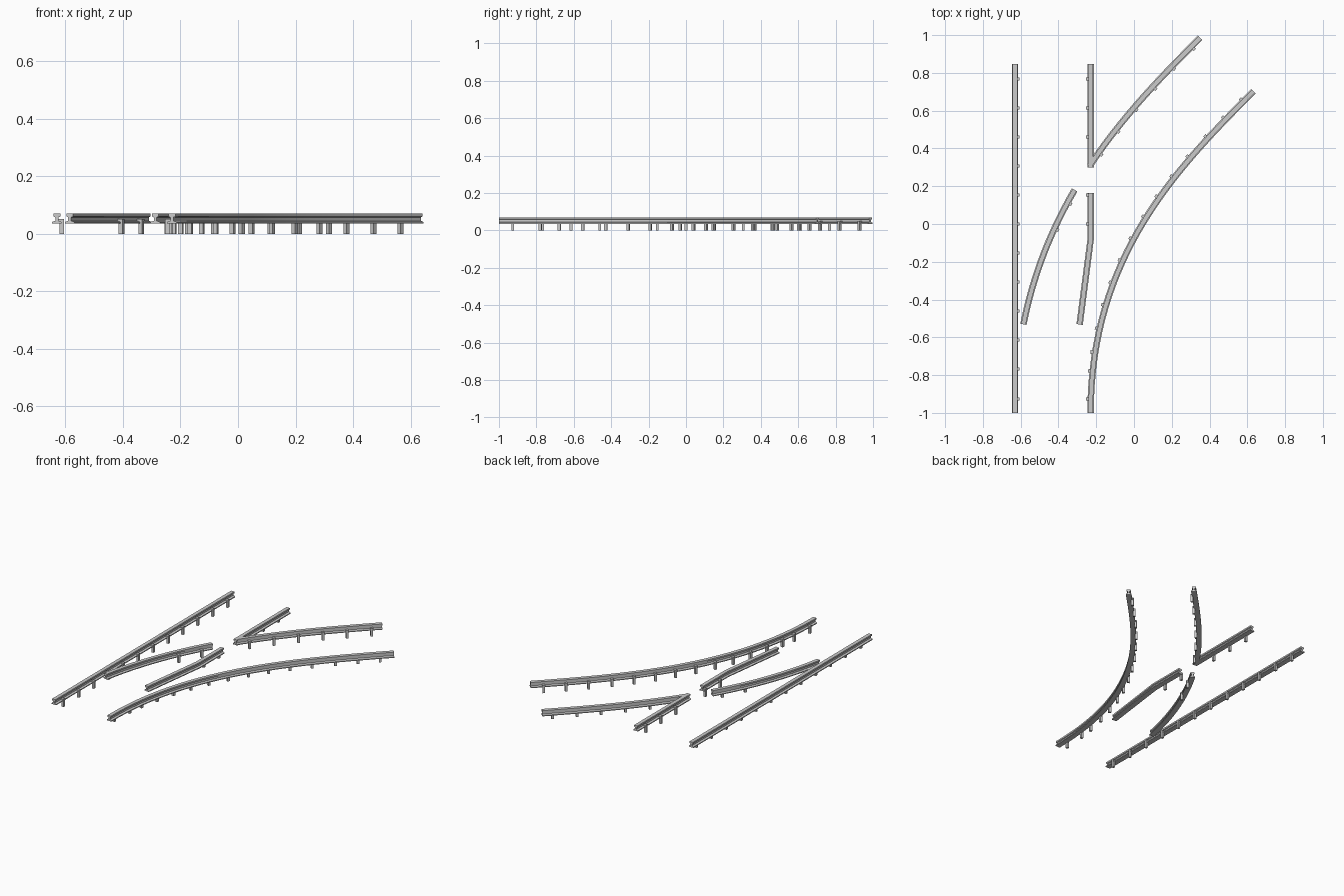
import bpy, bmesh, math
from mathutils import Vector, Matrix

if "Cube" in bpy.data.objects:
    bpy.data.objects.remove(bpy.data.objects["Cube"])

GAUGE = 0.40
LEFT_X, RIGHT_X = -0.63, -0.23

# rail cross-section: (sideways offset, height)
HALF = [(0.017, 0.035), (0.017, 0.041), (0.005, 0.045), (0.005, 0.057),
        (0.012, 0.060), (0.012, 0.070)]
PROFILE = HALF + [(-u, z) for u, z in reversed(HALF)]

# diverging route: one bezier, offset by the gauge for its second rail
CTRL = [Vector(p) for p in ((RIGHT_X, -1), (RIGHT_X, -0.174), (0.225, 0.295), (0.633, 0.703))]


def bend(t, offset=0.0):
    """Point and left-hand normal on the diverging curve."""
    a, b, c, d = CTRL
    s = 1 - t
    p = a * s**3 + b * (3 * s * s * t) + c * (3 * s * t * t) + d * t**3
    tan = ((b - a) * s * s + (c - b) * (2 * s * t) + (d - c) * t * t).normalized()
    n = Vector((-tan.y, tan.x))
    return p + n * offset, n


def t_at_y(y, offset, extra=0.0):
    return min((i / 1000 for i in range(1001)),
               key=lambda t: abs(bend(t, offset + extra)[0].y - y))


def bend_path(y0, y1, offset, count):
    t0, t1 = t_at_y(y0, offset), t_at_y(y1, offset)
    return [bend(t0 + (t1 - t0) * i / count, offset)[0] for i in range(count + 1)]


def finish(name, bm):
    bmesh.ops.recalc_face_normals(bm, faces=bm.faces)
    me = bpy.data.meshes.new(name)
    bm.to_mesh(me)
    bm.free()
    ob = bpy.data.objects.new(name, me)
    bpy.context.collection.objects.link(ob)
    bpy.ops.object.select_all(action='DESELECT')
    ob.select_set(True)
    bpy.context.view_layer.objects.active = ob
    bpy.ops.object.shade_smooth_by_angle(angle=math.radians(20))


def rail(name, path):
    """Sweep the rail section along a flat path with mitred joints."""
    pts = [Vector(p) for p in path]
    dirs = [(b - a).normalized() for a, b in zip(pts, pts[1:])]
    bm = bmesh.new()
    rings = []
    for i, p in enumerate(pts):
        d0, d1 = dirs[max(i - 1, 0)], dirs[min(i, len(dirs) - 1)]
        m = (d0 + d1).normalized()
        n = Vector((-m.y, m.x)) / m.dot(d0)
        rings.append([bm.verts.new((p.x + n.x * u, p.y + n.y * u, z)) for u, z in PROFILE])
    k = len(PROFILE)
    for r, q in zip(rings, rings[1:]):
        for j in range(k):
            bm.faces.new((r[j], r[(j + 1) % k], q[(j + 1) % k], q[j]))
    bm.faces.new(rings[0])
    bm.faces.new(rings[-1])
    finish(name, bm)


def spikes(name, places):
    """Each place is (rail centre, outward direction): a shank plus a hooked head."""
    bm = bmesh.new()
    for p, n in places:
        rot = Matrix.Translation((p.x, p.y, 0)) @ Matrix.Rotation(math.atan2(n.y, n.x), 4, 'Z')
        for u0, u1, z0, z1, w in ((0.010, 0.025, 0, 0.044, 0.015),
                                  (0.006, 0.025, 0.044, 0.051, 0.017)):
            mat = (rot @ Matrix.Translation(((u0 + u1) / 2, 0, (z0 + z1) / 2))
                   @ Matrix.Diagonal((u1 - u0, w, z1 - z0, 1)))
            bmesh.ops.create_cube(bm, size=1, matrix=mat)
    finish(name, bm)


def straight_spikes(name, x, side, ys):
    spikes(name, [(Vector((x, y)), Vector((side, 0))) for y in ys])


def bend_spikes(name, offset, side, ys):
    places = []
    for y in ys:
        p, n = bend(t_at_y(y, offset, side * 0.02), offset)
        places.append((p, n * side))
    spikes(name, places)


# straight route rails
rail("left_stock_rail", [(LEFT_X, -1), (LEFT_X, 0.847)])
rail("straight_frog_rail", [(RIGHT_X, 0.30), (RIGHT_X, 0.847)])
rail("straight_switch_blade", [(-0.288, -0.532), (RIGHT_X, -0.085), (RIGHT_X, 0.165)])

# diverging route rails
rail("right_stock_rail", bend_path(-1, 0.703, 0, 32))
rail("curved_switch_blade", bend_path(-0.532, 0.18, GAUGE, 12))
rail("curved_frog_rail", bend_path(0.307, 0.99, GAUGE, 14))

# spikes along the inner side of each rail
straight_spikes("left_stock_spikes", LEFT_X, 1,
                [0.767 - 0.1535 * i for i in range(11)] + [-0.455 + 0.0, -0.926][1:])
straight_spikes("straight_frog_spikes", RIGHT_X, -1, [0.767, 0.614, 0.46])
straight_spikes("straight_blade_spikes", RIGHT_X, -1, [0.153, 0.0])
bend_spikes("right_stock_spikes", 0, 1,
            [-0.926, -0.778, -0.677, -0.55, -0.428, -0.307, -0.19, -0.074, 0.042,
             0.148, 0.254, 0.36, 0.466, 0.566, 0.661])
bend_spikes("curved_blade_spikes", GAUGE, -1, [0.106, -0.032])
bend_spikes("curved_frog_spikes", GAUGE, -1, [0.365, 0.487, 0.603, 0.714, 0.82, 0.926])
